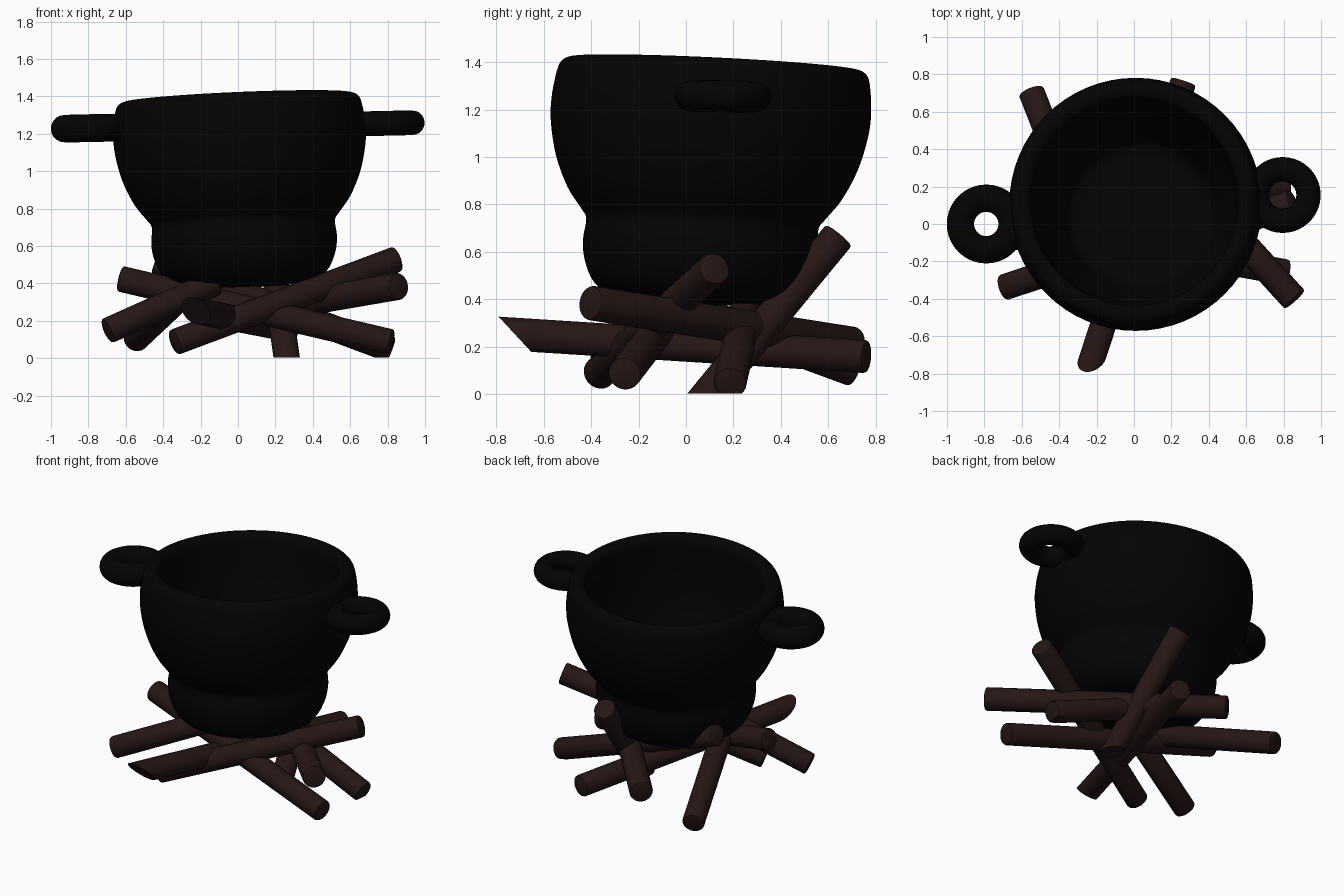
import bpy, bmesh, math
from mathutils import Vector

if "Cube" in bpy.data.objects:
    bpy.data.objects.remove(bpy.data.objects["Cube"])

UP = Vector((0, 0, 1))


def material(name, rgb):
    m = bpy.data.materials.new(name)
    m.diffuse_color = (*rgb, 1)
    m.use_nodes = True
    m.node_tree.nodes["Principled BSDF"].inputs["Base Color"].default_value = m.diffuse_color
    return m


IRON = material("black_iron", (0.001, 0.001, 0.001))
WOOD = material("dark_wood", (0.019, 0.008, 0.0075))


def finish(name, bm, mat, angle):
    bmesh.ops.recalc_face_normals(bm, faces=bm.faces[:])
    me = bpy.data.meshes.new(name)
    bm.to_mesh(me)
    bm.free()
    me.materials.append(mat)
    ob = bpy.data.objects.new(name, me)
    bpy.context.collection.objects.link(ob)
    bpy.ops.object.select_all(action='DESELECT')
    ob.select_set(True)
    bpy.context.view_layer.objects.active = ob
    bpy.ops.object.shade_smooth_by_angle(angle=math.radians(angle))
    return ob


def smooth_path(pts, n=4):
    # Catmull-Rom through the profile points
    p = [Vector(q) for q in pts]
    p = [p[0]] + p + [p[-1]]
    out = []
    for i in range(1, len(p) - 2):
        a, b, c, d = p[i - 1:i + 3]
        for k in range(n):
            t = k / n
            out.append(0.5 * (2 * b + (c - a) * t + (2 * a - 5 * b + 4 * c - d) * t * t
                              + (3 * b - a - 3 * c + d) * t ** 3))
    return out + [p[-1]]


def ring_sweep(bm, path, segments, closed=False):
    # revolve (radius, height) points around z
    rings = []
    for r, z in path:
        if r < 1e-4:
            rings.append([bm.verts.new((0, 0, z))] * segments)
        else:
            rings.append([bm.verts.new((r * math.cos(i * math.tau / segments),
                                        r * math.sin(i * math.tau / segments), z))
                          for i in range(segments)])
    pairs = list(zip(rings, rings[1:] + rings[:1])) if closed else list(zip(rings, rings[1:]))
    for a, b in pairs:
        for i in range(segments):
            j = (i + 1) % segments
            vs = list(dict.fromkeys([a[i], a[j], b[j], b[i]]))
            if len(vs) > 2:
                bm.faces.new(vs)


# slightly tilted pot: outer wall up, over the rim, inner wall down to the floor
profile = [(0, 0.39), (0.20, 0.39), (0.35, 0.40), (0.435, 0.45), (0.482, 0.54), (0.497, 0.63),
           (0.49, 0.72), (0.518, 0.765), (0.58, 0.85), (0.638, 0.98), (0.67, 1.12),
           (0.675, 1.22), (0.664, 1.32), (0.648, 1.375), (0.615, 1.397), (0.58, 1.393),
           (0.556, 1.365), (0.55, 1.28), (0.54, 1.12), (0.51, 0.94), (0.465, 0.80),
           (0.425, 0.69), (0.395, 0.60), (0.34, 0.55), (0.22, 0.54), (0, 0.54)]
bm = bmesh.new()
ring_sweep(bm, smooth_path([(r, z - 1.395) for r, z in profile]), 64)
for v in bm.verts:  # the body leans a little to the front
    v.co.y += 0.028 * v.co.z
pot = finish("pot", bm, IRON, 60)
pot.location = (0, 0.12, 1.391)
pot.rotation_mode = 'QUATERNION'
pot.rotation_quaternion = UP.rotation_difference(Vector((-0.043, 0.048, 1)))

# ring handles on both sides, each with a rounded root where it meets the wall
for side, loc, minor in (("left", (-0.79, 0.0, 1.23), 0.073),
                         ("right", (0.795, 0.155, 1.256), 0.065)):
    bm = bmesh.new()
    ring_sweep(bm, [(0.138 + minor * math.cos(k * math.tau / 20),
                     minor * math.sin(k * math.tau / 20)) for k in range(20)], 40, True)
    h = finish(side + "_handle", bm, IRON, 60)
    h.location = loc
    h.rotation_mode = 'QUATERNION'
    h.rotation_quaternion = UP.rotation_difference(Vector((-0.02, 0.01, 1)))
    bm = bmesh.new()
    bmesh.ops.create_uvsphere(bm, u_segments=24, v_segments=12, radius=1)
    bmesh.ops.scale(bm, vec=(0.085, 0.14, minor + 0.01), verts=bm.verts[:])
    root = finish(side + "_handle_root", bm, IRON, 60)
    root.location = (math.copysign(0.625, loc[0]), loc[1], loc[2])


# firewood: round logs between two end points, trimmed by planes
def log(name, a, b, cuts=(), r=0.07):
    a, b = Vector(a), Vector(b)
    bm = bmesh.new()
    bmesh.ops.create_cone(bm, cap_ends=True, segments=24, radius1=r, radius2=r,
                          depth=(b - a).length)
    caps = [e for e in bm.edges if abs(e.verts[0].co.z - e.verts[1].co.z) < 1e-5]
    bmesh.ops.bevel(bm, geom=caps, offset=0.012, segments=2, profile=0.5, affect='EDGES')
    q = UP.rotation_difference(b - a)
    for v in bm.verts:
        v.co = q @ v.co + (a + b) / 2
    for co, no in [((0, 0, 0.003), (0, 0, -1))] + list(cuts):
        res = bmesh.ops.bisect_plane(bm, geom=bm.verts[:] + bm.edges[:] + bm.faces[:],
                                     plane_co=co, plane_no=no, clear_outer=True)
        edges = [e for e in res["geom_cut"] if isinstance(e, bmesh.types.BMEdge)]
        if edges:
            bmesh.ops.holes_fill(bm, edges=edges, sides=0)
    finish(name, bm, WOOD, 35)


log("log_front_to_back", (-0.29, -0.92, 0.265), (0.265, 0.763, 0.158),
    [((-0.2, -0.715, 0.245), (0, -0.14, -0.13))])
log("log_steep_back", (0.275, 0.012, -0.1), (0.165, 0.645, 0.67))
log("log_right_front_to_back", (0.86, -0.405, 0.385), (-0.16, 0.71, 0.21), r=0.073)
log("log_low_right", (0.82, -0.26, 0.085), (-0.63, 0.0, 0.425))
log("log_high_right", (-0.34, -0.37, 0.085), (0.85, 0.12, 0.53))
log("log_rising_left", (0.82, 0.185, 0.045), (-0.44, 0.29, 0.515))
log("log_left", (-0.70, -0.34, 0.145), (-0.12, -0.15, 0.405))
log("log_back_left", (-0.55, 0.71, 0.1), (-0.22, -0.13, 0.41))
